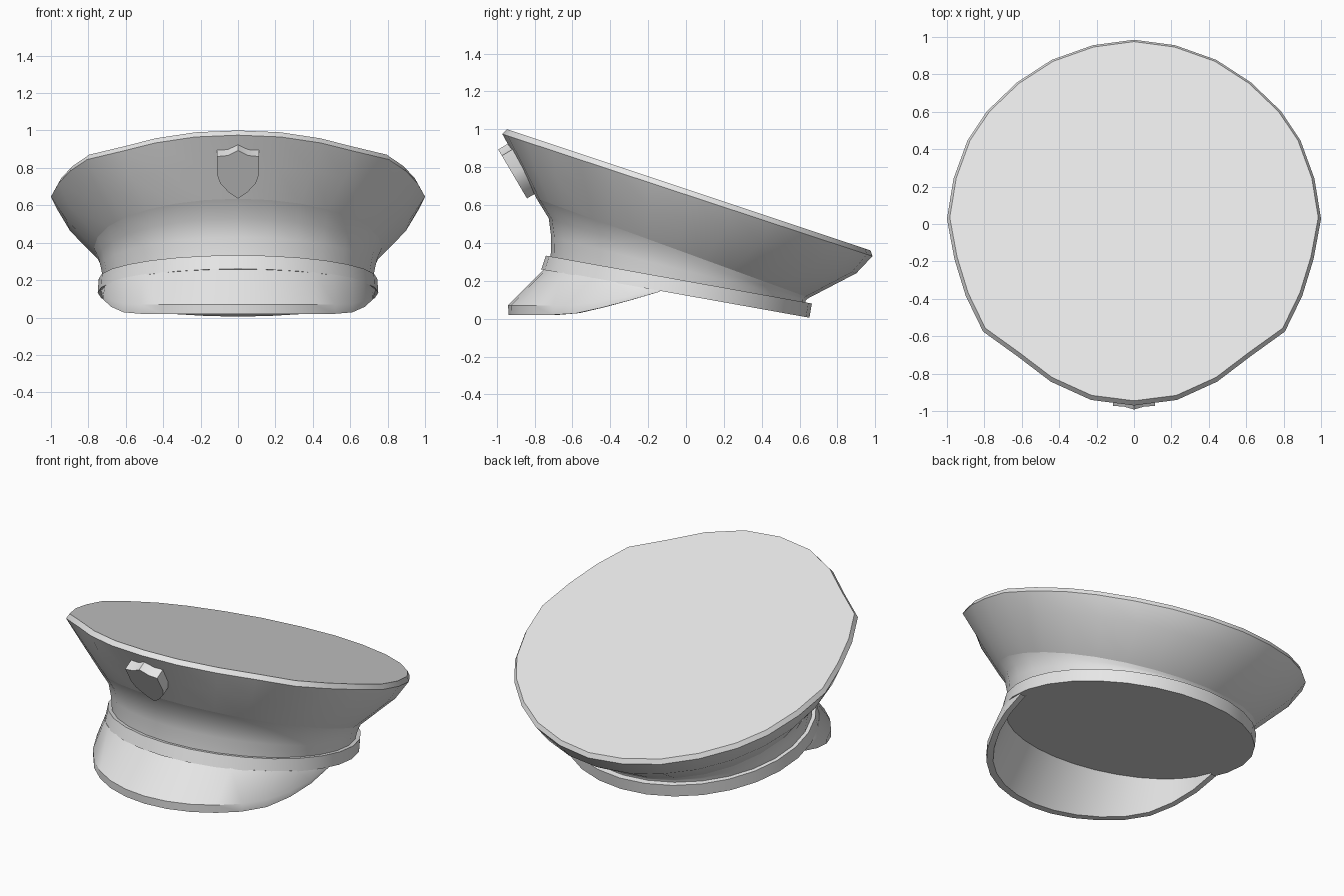
import bpy, bmesh, math
from mathutils import Vector

cube = bpy.data.objects.get("Cube")
if cube:
    bpy.data.objects.remove(cube, do_unlink=True)

grey = bpy.data.materials.new("light_grey")
grey.use_nodes = True
colour = (0.8, 0.8, 0.8, 1)
grey.diffuse_color = colour
grey.node_tree.nodes["Principled BSDF"].inputs["Base Color"].default_value = colour


def loft(name, rings, closed=True, caps=(), wrap=False, smooth=30):
    """Skin a list of equally long point rings."""
    bm = bmesh.new()
    rows = [[bm.verts.new(p) for p in ring] for ring in rings]
    n = len(rows[0])
    pairs = list(zip(rows, rows[1:]))
    if wrap:
        pairs.append((rows[-1], rows[0]))
    for a, b in pairs:
        for i in range(n if closed else n - 1):
            j = (i + 1) % n
            bm.faces.new((a[i], a[j], b[j], b[i]))
    for c in caps:
        bm.faces.new(rows[c])
    bmesh.ops.recalc_face_normals(bm, faces=bm.faces[:])
    mesh = bpy.data.meshes.new(name)
    bm.to_mesh(mesh)
    bm.free()
    mesh.materials.append(grey)
    obj = bpy.data.objects.new(name, mesh)
    bpy.context.collection.objects.link(obj)
    bpy.ops.object.select_all(action="DESELECT")
    obj.select_set(True)
    bpy.context.view_layer.objects.active = obj
    bpy.ops.object.shade_smooth_by_angle(angle=math.radians(smooth))
    return obj


# Unit outlines, starting at the back: a round one and the faceted crown edge
SEG = 28
circle = [(math.sin(math.tau * i / SEG), math.cos(math.tau * i / SEG)) for i in range(SEG)]
half = [(0, 1), (.22, .97), (.44, .89), (.625, .767), (.785, .61), (.89, .45), (.965, .24),
        (1, .02), (.96, -.2), (.9, -.4), (.807, -.596), (.625, -.73), (.445, -.87), (.23, -.97), (0, -1)]
facets = half + [(-x, y) for x, y in half[-2:0:-1]]


def ring(front, back, width, shape=circle):
    """Tilted ring through a front and a back (y, z) point."""
    f, b = Vector(front), Vector(back)
    mid, arm = (f + b) / 2, (b - f) / 2
    return [(u * width, mid.x + v * arm.x, mid.y + v * arm.y) for u, v in shape]


# Head band with closed underside
loft("head_band", [ring((-.765, .26), (.652, .005), .75),
                   ring((-.74, .333), (.665, .08), .745)], caps=(0, 1))

# Concave neck above the band
crease = ring((-.79, .635), (.65, .11), .77)
loft("crown_neck", [ring((-.715, .325), (.63, .075), .72),
                    ring((-.712, .43), (.632, .095), .732),
                    ring((-.725, .53), (.638, .102), .745),
                    crease], smooth=40)

# Flared crown underside
rim = ring((-.97, .975), (.985, .33), 1, facets)
loft("crown_flare", [crease, ring((-.88, .81), (.9, .24), .92), rim], smooth=40)

# Rim edge and flat top
loft("crown_top", [rim, ring((-.945, 1), (.975, .36), .985, facets)], caps=(1,))


# Visor: a sloping brim with a lip that thins towards its ends
def brim(width, depth, height):
    points = []
    for i in range(17):
        t = math.radians(-90 + 180 * i / 16)
        y = -.14 - depth * math.cos(t)
        points.append((width * math.sin(t), y, height(y, math.cos(t))))
    return points


def band_edge(y, c):
    return .26 - .18 * (y + .765)


def lip(y, c):
    return .07 + .08 * max(0, (y + .62) / .48) ** 1.3


def lip_bottom(y, c):
    return lip(y, c) - .008 - .042 * min(1, c * 1.6)


loft("visor", [brim(.725, .61, lambda y, c: band_edge(y, c) + .005),
               brim(.735, .8, lip),
               brim(.735, .797, lip_bottom),
               brim(.7, .755, lip_bottom),
               brim(.695, .57, band_edge)],
     closed=False, wrap=True, smooth=35)

# Shield badge leaning with the crown front
side = [(0, 0), (.05, .04), (.095, .095), (.112, .15), (.112, .262), (.055, .268), (0, .3)]
shield = side + [(-u, v) for u, v in side[-2:0:-1]]
base, up, inward = Vector((0, -.84, .635)), Vector((0, -.507, .862)), Vector((0, .862, .507))
loft("badge", [[base + Vector((u, 0, 0)) + up * v + inward * d for u, v in shield]
               for d in (0, .075)], caps=(0, 1))
